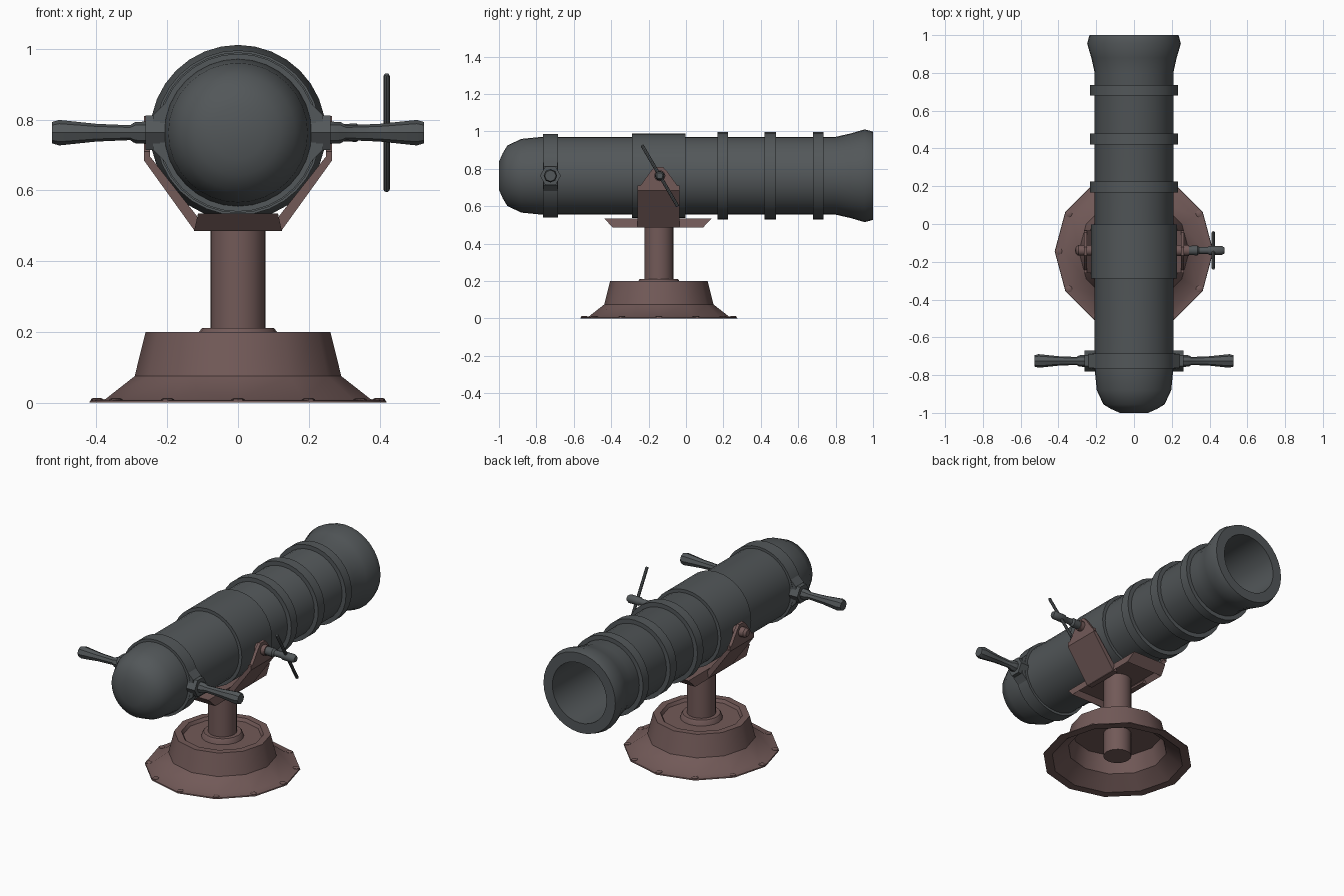
import bpy, bmesh, math
from mathutils import Vector

if "Cube" in bpy.data.objects:
    bpy.data.objects.remove(bpy.data.objects["Cube"])

def material(name, col):
    m = bpy.data.materials.new(name)
    m.diffuse_color = (*col, 1)
    m.use_nodes = True
    m.node_tree.nodes["Principled BSDF"].inputs["Base Color"].default_value = m.diffuse_color
    return m

IRON = material("dark iron grey", (0.085, 0.095, 0.100))
RUST = material("rusty brown", (0.168, 0.101, 0.097))
AX = 0.763      # height of the barrel axis
CY = -0.145     # y of the pedestal centre

def finish(bm, name, mat, angle=35):
    bmesh.ops.recalc_face_normals(bm, faces=bm.faces)
    for f in bm.faces:
        f.smooth = True
    for e in bm.edges:
        e.smooth = len(e.link_faces) == 2 and e.calc_face_angle(0) < math.radians(angle)
    me = bpy.data.meshes.new(name)
    bm.to_mesh(me)
    bm.free()
    me.materials.append(mat)
    ob = bpy.data.objects.new(name, me)
    bpy.context.collection.objects.link(ob)
    return ob

def revolve(name, profile, axis, origin, mat, n=32, angle=35, loop=False):
    """Lathe (distance along axis, radius) points round an axis; loop closes a ring."""
    a = {"x": 0, "y": 1, "z": 2}[axis]
    o = Vector(origin)
    bm = bmesh.new()
    rings = []
    for t, r in profile:
        ring = []
        for i in range(1 if r == 0 else n):
            w = 2 * math.pi * i / n
            v = Vector((0, 0, 0))
            v[a] = t
            v[(a + 1) % 3] = r * math.cos(w)
            v[(a + 2) % 3] = r * math.sin(w)
            ring.append(bm.verts.new(o + v))
        rings.append(ring)
    pairs = list(zip(rings, rings[1:]))
    if loop:
        pairs.append((rings[-1], rings[0]))
    for p, q in pairs:
        for i in range(n):
            vs = []
            for v in (p[i % len(p)], p[(i + 1) % len(p)], q[(i + 1) % len(q)], q[i % len(q)]):
                if v not in vs:
                    vs.append(v)
            bm.faces.new(vs)
    return finish(bm, name, mat, angle)

def prism(name, pts, axis, lo, hi, mat):
    """Extrude a polygon; pts are (x, z) for axis y and (y, z) for axis x."""
    bm = bmesh.new()
    f = bm.faces.new([bm.verts.new((u, lo, w) if axis == "y" else (lo, u, w)) for u, w in pts])
    d = Vector((0, hi - lo, 0) if axis == "y" else (hi - lo, 0, 0))
    ext = bmesh.ops.extrude_face_region(bm, geom=[f])["geom"]
    bmesh.ops.translate(bm, vec=d, verts=[g for g in ext if isinstance(g, bmesh.types.BMVert)])
    if f.is_valid and all(len(e.link_faces) > 2 for e in f.edges):
        bm.faces.remove(f)
    return finish(bm, name, mat, 20)

# Barrel with rounded breech, flared muzzle and open bore
revolve("barrel", [(-1, 0), (-1, 0.075), (-0.98, 0.12), (-0.955, 0.162), (-0.88, 0.197), (-0.77, 0.208),
                   (0.8, 0.208), (0.88, 0.226), (0.955, 0.248), (1, 0.236), (1, 0.178), (0.2, 0.17), (0.2, 0)],
        "y", (0, 0, AX), IRON)

# Raised bands and the central sleeve
for name, y0, y1, r in (("breech_band", -0.765, -0.685, 0.223), ("trunnion_sleeve", -0.288, -0.003, 0.227),
                        ("rear_band", 0.168, 0.225, 0.233), ("middle_band", 0.42, 0.48, 0.233),
                        ("front_band", 0.68, 0.735, 0.233)):
    revolve(name, [(y0, 0.2), (y0, r), (y1, r), (y1, 0.2)], "y", (0, 0, AX), IRON, loop=True)

for side, s in (("left", -1), ("right", 1)):
    # Breech handle: web, hexagonal lug and flared grip
    prism(side + "_handle_web", [(s * x, z) for x, z in
          ((0.17, 0.885), (0.212, 0.84), (0.24, 0.812), (0.24, 0.714), (0.212, 0.686), (0.17, 0.641))],
          "y", -0.763, -0.687, IRON)
    revolve(side + "_handle_lug", [(s * t, r) for t, r in
            ((0.19, 0), (0.19, 0.056), (0.262, 0.056), (0.262, 0))], "x", (0, -0.725, AX), IRON, n=6, angle=20)
    revolve(side + "_handle_grip", [(s * t, r) for t, r in
            ((0.25, 0), (0.25, 0.032), (0.29, 0.03), (0.305, 0.021), (0.4, 0.025), (0.505, 0.036),
             (0.526, 0.03), (0.526, 0))], "x", (0, -0.725, AX), IRON, n=8)
    # Yoke arm: sloping plate and tapered ear
    prism(side + "_yoke_arm", [(s * x, z) for x, z in
          ((0.09, 0.485), (0.122, 0.485), (0.266, 0.685), (0.266, 0.71), (0.248, 0.71), (0.248, 0.695), (0.118, 0.53))],
          "y", -0.26, -0.035, RUST)
    prism(side + "_yoke_ear", [(CY + y, z) for y, z in
          ((-0.113, 0.69), (0.113, 0.69), (0.045, 0.785), (0.022, 0.81), (-0.022, 0.81), (-0.045, 0.785))],
          "x", s * 0.248, s * 0.266, RUST)

# Pivot bolt on the left, pivot collar on the right
revolve("left_pivot_bolt", [(-0.21, 0), (-0.21, 0.028), (-0.295, 0.028), (-0.308, 0.018), (-0.312, 0)],
        "x", (0, CY + 0.005, AX), RUST, n=12)
revolve("right_pivot_collar", [(0.21, 0), (0.21, 0.03), (0.29, 0.03), (0.29, 0)],
        "x", (0, CY + 0.005, AX), RUST, n=12)

# Clamp screw with its slanting cross bar
revolve("clamp_screw", [(0.28, 0), (0.28, 0.024), (0.335, 0.026), (0.345, 0.018), (0.39, 0.018), (0.4, 0.024),
                        (0.465, 0.024), (0.478, 0.016), (0.478, 0)], "x", (0, CY + 0.005, AX), IRON, n=12)
bar = revolve("clamp_bar", [(-0.19, 0), (-0.19, 0.007), (-0.185, 0.009), (0.185, 0.009), (0.19, 0.007), (0.19, 0)],
              "z", (0, 0, 0), IRON, n=8)
bar.location = (0.42, CY + 0.005, AX)
bar.rotation_euler = (math.atan2(0.19, 0.325), 0, 0)

# Yoke cradle: tapered block, hollow underneath
bm = bmesh.new()
bmesh.ops.create_cube(bm, size=1)
for v in bm.verts:
    top = v.co.z > 0
    v.co = Vector((math.copysign(0.113 if top else 0.124, v.co.x),
                   CY - 0.005 + math.copysign(0.288 if top else 0.24, v.co.y), 0.535 if top else 0.485))
bm.normal_update()
bottom = min(bm.faces, key=lambda f: f.calc_center_median().z)
bmesh.ops.inset_region(bm, faces=[bottom], thickness=0.028)
for v in bottom.verts:
    v.co.z += 0.03
finish(bm, "yoke_cradle", RUST)

# Pedestal post and collar
revolve("post", [(0.025, 0), (0.025, 0.078), (0.525, 0.078), (0.525, 0)], "z", (0, CY, 0), RUST, n=20)
revolve("post_collar", [(0.17, 0.07), (0.17, 0.118), (0.2, 0.11), (0.211, 0.102), (0.211, 0.07)],
        "z", (0, CY, 0), RUST, n=20, loop=True)

# Twelve-sided base shell, open below, with a recessed top
revolve("base", [(0, 0.42), (0.006, 0.418), (0.01, 0.375), (0.075, 0.292), (0.2, 0.261), (0.2, 0.222),
                 (0.182, 0.212), (0.182, 0.07), (0.17, 0.07), (0.17, 0.25), (0.068, 0.278), (0, 0.37)],
        "z", (0, CY, 0), RUST, n=12, loop=True)

# Bolts round the base rim
for i in range(12):
    w = i * math.pi / 6
    revolve("base_bolt_%d" % (i + 1), [(0, 0), (0, 0.018), (0.01, 0.018), (0.013, 0.012), (0.013, 0)],
            "z", (0.398 * math.cos(w), CY + 0.398 * math.sin(w), 0), RUST, n=8)
